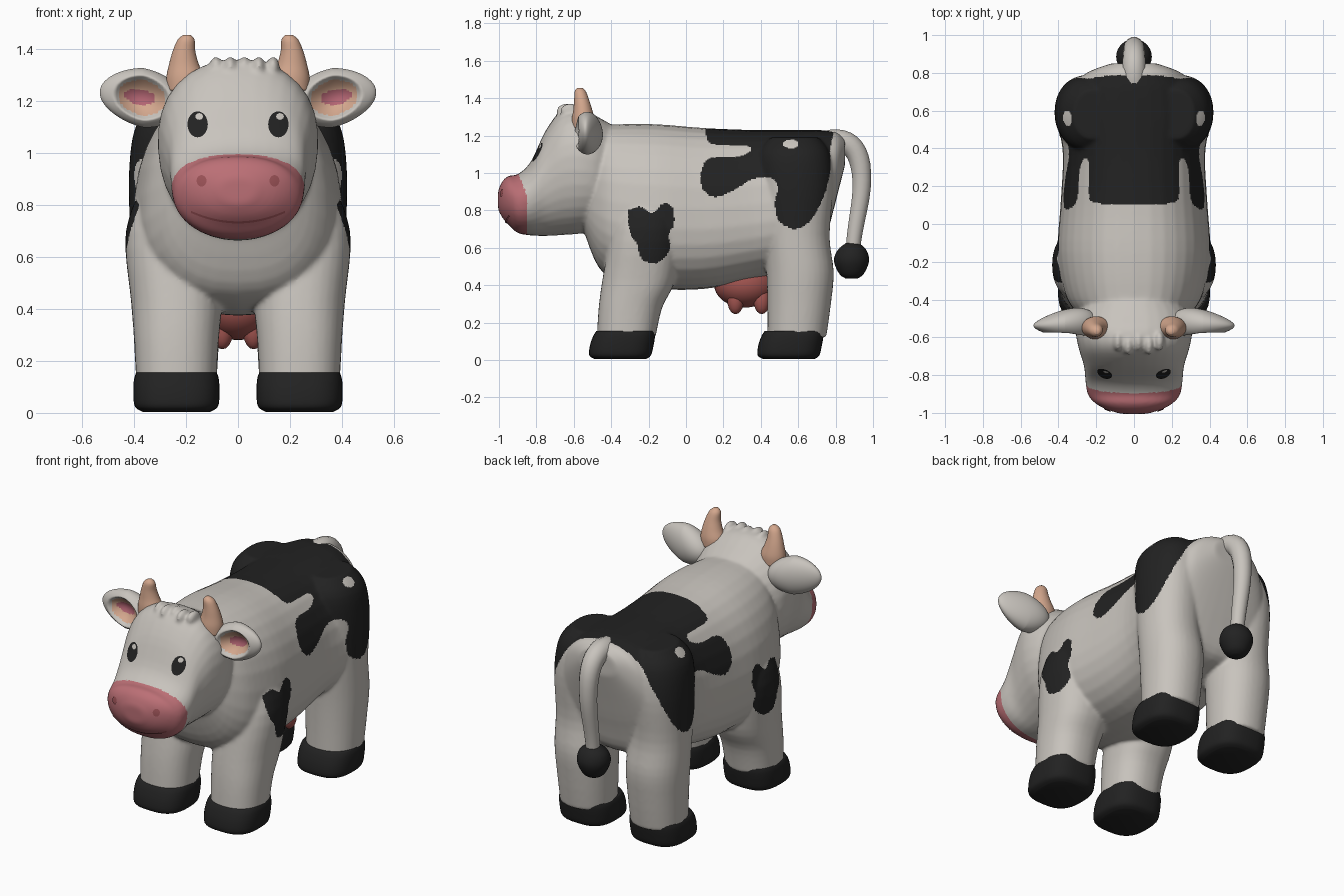
import bpy, bmesh
from math import cos, sin, tau
from mathutils import Vector, Matrix
from mathutils.bvhtree import BVHTree
from mathutils.geometry import interpolate_bezier

cube = bpy.data.objects.get("Cube")
if cube:
    bpy.data.objects.remove(cube, do_unlink=True)


def material(name, r, g, b):
    m = bpy.data.materials.new(name)
    m.use_nodes = True
    m.diffuse_color = (r, g, b, 1)
    bsdf = next(n for n in m.node_tree.nodes if n.type == 'BSDF_PRINCIPLED')
    bsdf.inputs["Base Color"].default_value = (r, g, b, 1)
    bsdf.inputs["Roughness"].default_value = 0.7
    return m


WHITE = material("warm_white", .58, .55, .51)
BLACK = material("soft_black", .016, .016, .016)
PINK = material("muzzle_pink", .5, .16, .18)
DARK_PINK = material("dark_pink", .33, .085, .095)
TAN = material("horn_tan", .66, .39, .27)
EAR_PINK = material("ear_pink", .45, .13, .17)
RED = material("udder_red", .36, .09, .08)


def finish(name, bm, *mats):
    """Turn a bmesh into a smooth shaded object."""
    bmesh.ops.recalc_face_normals(bm, faces=bm.faces)
    me = bpy.data.meshes.new(name)
    bm.to_mesh(me)
    bm.free()
    for m in mats:
        me.materials.append(m)
    for p in me.polygons:
        p.use_smooth = True
    ob = bpy.data.objects.new(name, me)
    bpy.context.collection.objects.link(ob)
    return ob


def smooth_rows(rows, steps=4):
    """Catmull-Rom interpolation through rows of numbers."""
    rows = [Vector(r) for r in rows]
    out = []
    for i in range(len(rows) - 1):
        a, b = rows[i], rows[i + 1]
        p, q = rows[max(i - 1, 0)], rows[min(i + 2, len(rows) - 1)]
        for k in range(steps):
            t = k / steps
            out.append((a * 2 + (b - p) * t + (p * 2 - a * 5 + b * 4 - q) * t**2
                        + (a * 3 - p - b * 3 + q) * t**3) / 2)
    return out + [rows[-1]]


def loft(bm, rows, axis='z', side=1, power=2.0, taper=0.0, n=32):
    """Closed skin through rows of (position, centre, centre, radius, radius)."""
    rings = []
    for pos, c1, c2, r1, r2 in smooth_rows(rows):
        ring = []
        for i in range(n):
            c, s = cos(tau * i / n), sin(tau * i / n)
            u = abs(c)**(2 / power) * (1 if c > 0 else -1)
            v = abs(s)**(2 / power) * (1 if s > 0 else -1)
            a, b = side * (c1 + r1 * u * (1 - taper * v)), c2 + r2 * v
            ring.append(bm.verts.new((a, b, pos) if axis == 'z' else (a, pos, b)))
        rings.append(ring)
    for r, s in zip(rings, rings[1:]):
        for i in range(n):
            j = (i + 1) % n
            bm.faces.new((r[i], r[j], s[j], s[i]))
    bm.faces.new(rings[0])
    bm.faces.new(rings[-1])


def ball(bm, centre, radii, segs=32):
    mat = Matrix.Translation(centre) @ Matrix.Diagonal((*radii, 1))
    bmesh.ops.create_uvsphere(bm, u_segments=segs, v_segments=segs // 2, radius=1, matrix=mat)


def inside(y, z, poly):
    hit = False
    for (a, b), (c, d) in zip(poly, poly[1:]):
        if (b > z) != (d > z) and y < a + (z - b) * (c - a) / (d - b):
            hit = not hit
    return hit


# Body: torso, head, legs and forelock fused into one soft skin
bm = bmesh.new()
loft(bm, [(-.55, 0, .9, .2, .2), (-.47, 0, .87, .3, .37), (-.36, 0, .84, .365, .42),
          (-.15, 0, .82, .4, .44), (.1, 0, .81, .385, .43), (.36, 0, .83, .372, .4),
          (.55, 0, .855, .395, .375), (.7, 0, .88, .365, .35), (.76, 0, .96, .3, .265),
          (.81, 0, 1.05, .23, .165), (.85, 0, 1.11, .12, .07)], 'y', power=2.4, taper=.11)
loft(bm, [(-1.005, 0, .855, .07, .05), (-.98, 0, .858, .15, .1), (-.945, 0, .853, .21, .133),
          (-.9, 0, .836, .245, .157), (-.83, 0, .863, .257, .197), (-.75, 0, .945, .265, .282),
          (-.66, 0, 1.005, .292, .337), (-.57, 0, 1.015, .308, .34), (-.48, 0, 1, .293, .305),
          (-.4, 0, .99, .24, .27)], 'y', power=2.22, taper=-.06)
FRONT_LEG = [(.12, .237, -.32, .155, .157), (.28, .237, -.297, .163, .17), (.43, .237, -.252, .175, .195),
             (.7, .25, -.21, .182, .19), (.92, .2, -.2, .15, .16)]
HIND_LEG = [(.12, .237, .593, .155, .157), (.3, .237, .605, .165, .17),
            (.47, .24, .61, .172, .18), (.66, .25, .593, .165, .175),
            (.92, .25, .59, .17, .197), (1.1, .235, .58, .16, .19), (1.19, .22, .58, .1, .13)]
for s in (-1, 1):
    loft(bm, FRONT_LEG, side=s, power=2.3)
    loft(bm, HIND_LEG, side=s, power=2.15)
for i in range(5):
    ball(bm, (.055 * i - .085, -.62 - .02 * (i % 2), 1.33), (.026, .055, .042), 16)
source = finish("body_source", bm)
mod = source.modifiers.new("fuse", 'REMESH')
mod.mode, mod.voxel_size = 'VOXEL', .009
mod = source.modifiers.new("soften", 'SMOOTH')
mod.factor, mod.iterations = .5, 12
graph = bpy.context.evaluated_depsgraph_get()
skin = bpy.data.meshes.new_from_object(source.evaluated_get(graph))
bpy.data.objects.remove(source, do_unlink=True)
bm = bmesh.new()
bm.from_mesh(skin)
bpy.data.meshes.remove(skin)
body_tree = BVHTree.FromBMesh(bm)

# Coat patches and pink muzzle, coloured by region
RUMP = [(.11, 1.4), (.11, 1.18), (.2, 1.15), (.33, 1.145), (.34, 1.11), (.26, 1.085),
        (.13, 1.08), (.085, 1.02), (.085, .92), (.155, .87), (.26, .91), (.34, .96),
        (.44, .98), (.49, .93), (.475, .83), (.5, .74), (.58, .7), (.66, .74),
        (.73, .86), (.77, 1), (.77, 1.12), (.75, 1.4), (.11, 1.4)]
SHOULDER = [(-.31, .8), (-.245, .82), (-.18, .785), (-.12, .84), (-.07, .81), (-.065, .72),
            (-.095, .67), (-.085, .59), (-.15, .52), (-.235, .535), (-.26, .615), (-.3, .685), (-.31, .8)]
rump, shoulder = smooth_rows(RUMP, 3), smooth_rows(SHOULDER, 3)
for f in bm.faces:
    x, y, z = f.calc_center_median()
    spot = ((y - .56) / .042)**2 + ((z - 1.155) / .023)**2 < 1
    if y < -.85 - .4 * max(0, z - .88) and (z > .72 or abs(x) < .18):
        f.material_index = 2
    elif y > .05 and z > .65 and not spot and inside(y, z, rump):
        f.material_index = 1
    elif y < 0 and abs(x) > .25 and inside(y, z, shoulder):
        f.material_index = 1
finish("body", bm, WHITE, BLACK, PINK)


def decal(name, shape, nu, nv, mat, lift=.004):
    """Thin plate laid on the face; shape maps (u, v) to (x, z)."""
    bm = bmesh.new()
    grid = []
    for i in range(nu + 1):
        row = []
        for j in range(nv + 1):
            x, z = shape(i / nu, j / nv)
            loc, nor, _, _ = body_tree.ray_cast(Vector((x, -2, z)), Vector((0, 1, 0)))
            row.append(bm.verts.new(loc + Vector((0, -lift, 0)) + nor * lift * .3))
        grid.append(row)
    for a, b in zip(grid, grid[1:]):
        for j in range(nv):
            bm.faces.new((a[j], b[j], b[j + 1], a[j + 1]))
    bmesh.ops.remove_doubles(bm, verts=bm.verts, dist=.0002)
    return finish(name, bm, mat)


def oval(cx, cz, rx, rz):
    return lambda u, v: (cx + rx * v * cos(tau * u), cz + rz * v * sin(tau * u))


# Mouth line
decal("mouth", lambda u, v: (.36 * u - .18, .73 + .04 * (2 * u - 1)**2 + .008 * v), 24, 1, DARK_PINK)

HOOF = [(.004, .237, -.35, .13, .135), (.025, .237, -.352, .16, .165), (.08, .237, -.343, .166, .17),
        (.13, .237, -.33, .163, .165), (.155, .237, -.322, .155, .157)]
HORN = [(1.24, .2, -.55, .075, .06), (1.29, .202, -.55, .074, .06), (1.34, .208, -.552, .058, .05),
        (1.39, .208, -.558, .044, .04), (1.435, .2, -.565, .033, .03), (1.455, .196, -.568, .014, .014)]
for s, side in ((1, "left"), (-1, "right")):
    # Eyes and nostrils
    decal(side + "_eye", oval(s * .155, 1.11, .039, .05), 24, 4, BLACK)
    decal(side + "_eye_glint", oval(s * .155 + .006, 1.14, .015, .013), 12, 2, WHITE, .007)
    decal(side + "_nostril", oval(s * .14, .893, .019, .022), 20, 3, DARK_PINK)

    # Hooves
    for label, shift in (("front", 0), ("hind", .9)):
        bm = bmesh.new()
        loft(bm, [(z, x, y + shift, a, b) for z, x, y, a, b in HOOF], side=s, power=2.8)
        finish(f"{side}_{label}_hoof", bm, BLACK)

    # Horns
    bm = bmesh.new()
    loft(bm, HORN, side=s)
    finish(side + "_horn", bm, TAN)

    # Ears: thick at the root, cupped at the front
    bm = bmesh.new()
    ball(bm, (0, 0, 0), (1, 1, 1), 96)
    for f in bm.faces:
        x, y, z = f.calc_center_median()
        if y < 0 and ((x - .03) / .55)**2 + (z / .6)**2 < 1:
            f.material_index = 1
            if ((x - .08) / .36)**2 + ((z - .02) / .27)**2 < 1:
                f.material_index = 2
    for v in bm.verts:
        x, y, z = v.co
        cup = max(0, 1 - ((x - .02) / .65)**2 - (z / .75)**2)
        depth = .075 - .03 * x
        y = y * depth + (.085 * cup if y < 0 else 0) - .01 * x
        width = .114 * (1 - .15 * max(0, x)) * (1 - .1 * max(0, -x))
        v.co = (s * (.365 + .167 * x), -.528 + y, 1.213 + width * z + .02 * x)
    finish(side + "_ear", bm, WHITE, TAN, EAR_PINK)

# Udder with four teats
bm = bmesh.new()
ball(bm, (0, .315, .405), (.14, .165, .125))
for x in (-.06, .06):
    for y in (.265, .405):
        ball(bm, (x, y, .32), (.042, .044, .075), 20)
finish("udder", bm, RED)

# Tail: tapered tube along a bent path
path = []
for a, b, c, d in (((.72, 1.15), (.84, 1.2), (.925, 1.16), (.938, 1.0)),
                   ((.938, 1.0), (.95, .85), (.9, .75), (.89, .55))):
    path += interpolate_bezier(*(Vector((0, *p)) for p in (a, b, c, d)), 12)
curve = bpy.data.curves.new("tail", 'CURVE')
curve.dimensions, curve.bevel_depth, curve.bevel_resolution = '3D', 1, 5
spline = curve.splines.new('POLY')
spline.points.add(len(path) - 1)
for i, (pt, co) in enumerate(zip(spline.points, path)):
    pt.co = (*co, 1)
    pt.radius = .068 - .031 * i / len(path)
spline.use_smooth = True
curve.materials.append(WHITE)
bpy.context.collection.objects.link(bpy.data.objects.new("tail", curve))

# Tail tuft
bm = bmesh.new()
loft(bm, [(.435, 0, .885, .03, .03), (.46, 0, .885, .065, .065), (.53, 0, .885, .094, .094),
          (.59, 0, .888, .08, .075), (.625, 0, .89, .035, .035)])
finish("tail_tuft", bm, BLACK)
